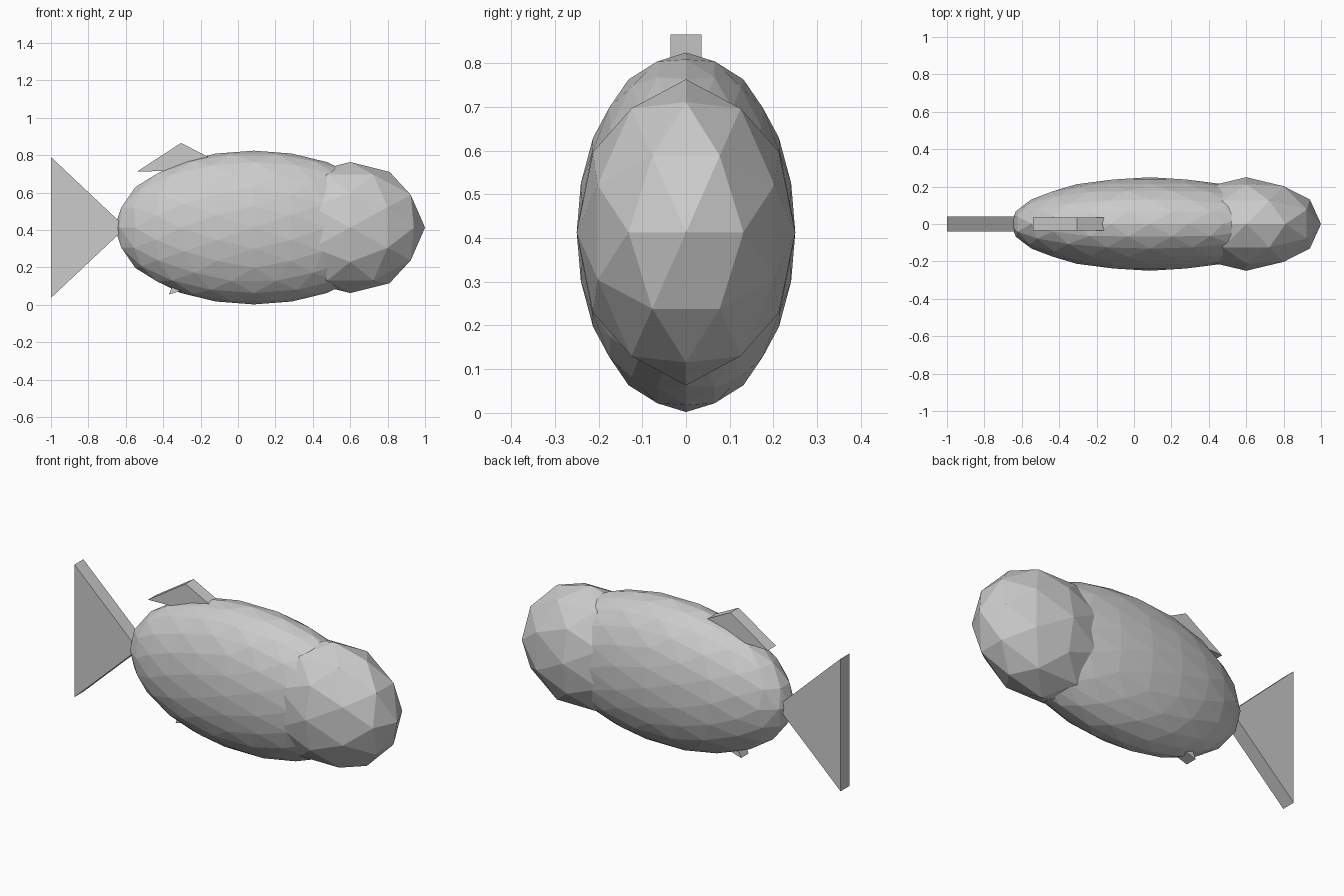
import bpy
import bmesh
from mathutils import Vector

old = bpy.data.objects.get("Cube")
if old:
    bpy.data.objects.remove(old, do_unlink=True)

GREY = (0.6, 0.6, 0.6, 1.0)
grey = bpy.data.materials.new("plain grey")
grey.use_nodes = True
grey.diffuse_color = GREY
grey.node_tree.nodes["Principled BSDF"].inputs["Base Color"].default_value = GREY


def finish(name, bm):
    bmesh.ops.recalc_face_normals(bm, faces=bm.faces[:])
    mesh = bpy.data.meshes.new(name)
    bm.to_mesh(mesh)
    bm.free()
    mesh.materials.append(grey)
    obj = bpy.data.objects.new(name, mesh)
    bpy.context.collection.objects.link(obj)
    return obj


def faceted_ellipsoid(name, center, radii, levels):
    """Icosahedron built on golden rectangles, split and pushed to an ellipsoid."""
    bm = bmesh.new()
    phi = (1 + 5 ** 0.5) / 2
    for a in (-1, 1):
        for b in (-phi, phi):
            for corner in ((0, b, a), (a, 0, b), (b, a, 0)):
                bm.verts.new(corner)
    bmesh.ops.convex_hull(bm, input=bm.verts[:])
    for v in bm.verts:
        v.co.normalize()
    for _ in range(levels):
        bmesh.ops.subdivide_edges(bm, edges=bm.edges[:], cuts=1, use_grid_fill=True)
        for v in bm.verts:
            v.co.normalize()
    for v in bm.verts:
        v.co = Vector(center) + v.co * Vector(radii)
    return finish(name, bm)


def triangular_fin(name, outline, half_width):
    """Triangle in the side plane, extruded across the body."""
    bm = bmesh.new()
    face = bm.faces.new([bm.verts.new((x, -half_width, z)) for x, z in outline])
    out = bmesh.ops.extrude_face_region(bm, geom=[face])
    for v in out["geom"]:
        if isinstance(v, bmesh.types.BMVert):
            v.co.y = half_width
    return finish(name, bm)


MID = 0.413

# Body and head
faceted_ellipsoid("body", (0.085, 0, MID), (0.745, 0.25, 0.411), 2)
faceted_ellipsoid("head", (0.6, 0, MID), (0.4, 0.25, 0.35), 1)

# Fins
triangular_fin("tail_fin", [(-1, 0.79), (-1, 0.037), (-0.6, MID)], 0.04)
triangular_fin("dorsal_fin", [(-0.54, 0.712), (-0.03, 0.725), (-0.305, 0.865)], 0.036)
triangular_fin("belly_fin", [(-0.37, 0.055), (-0.1, 0.14), (-0.3, 0.22)], 0.034)
